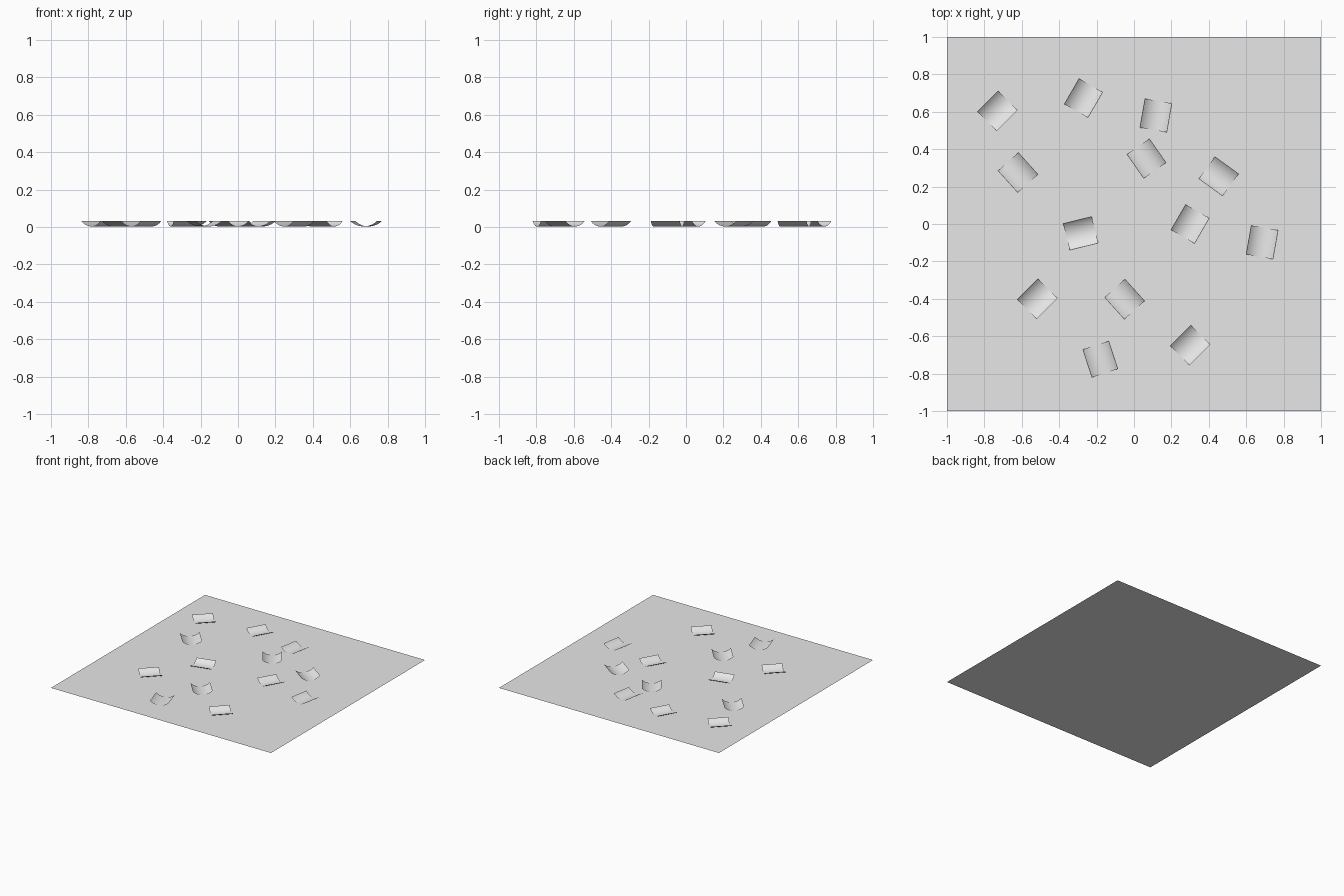
import bpy, bmesh
from math import sin, cos, radians

if "Cube" in bpy.data.objects:
    bpy.data.objects.remove(bpy.data.objects["Cube"], do_unlink=True)

grey = bpy.data.materials.new("light_grey")
grey.use_nodes = True
colour = (0.8, 0.8, 0.8, 1)
grey.diffuse_color = colour
grey.node_tree.nodes["Principled BSDF"].inputs["Base Color"].default_value = colour

# Ground sheet
bpy.ops.mesh.primitive_plane_add(size=2, location=(0, 0, 0))
ground = bpy.context.object
ground.name = "ground_sheet"
ground.data.materials.append(grey)

# Curved tile: a shallow arc trough, open upwards
LENGTH, RADIUS, HALF_ANGLE, STEPS = 0.157, 0.105, 44.4, 16
BOTTOM = 0.003


def make_tile_mesh():
    bm = bmesh.new()
    rows = []
    for i in range(STEPS + 1):
        a = radians(HALF_ANGLE * (2 * i / STEPS - 1))
        x, z = RADIUS * sin(a), RADIUS * (1 - cos(a))
        rows.append([bm.verts.new((x, s * LENGTH / 2, z)) for s in (-1, 1)])
    for (a0, a1), (b0, b1) in zip(rows, rows[1:]):
        bm.faces.new((a0, b0, b1, a1)).smooth = True
    mesh = bpy.data.meshes.new("curved_tile")
    bm.to_mesh(mesh)
    bm.free()
    mesh.materials.append(grey)
    return mesh


# Scattered tiles: x, y, turn in degrees
tile_mesh = make_tile_mesh()
placements = [
    (-0.73, 0.605, -45), (-0.27, 0.673, -30), (0.117, 0.58, -10),
    (-0.62, 0.275, 42), (0.067, 0.35, 35), (0.453, 0.255, 54),
    (-0.285, -0.05, -76), (0.3, 0.0, -30), (0.685, -0.098, -10),
    (-0.517, -0.4, -45), (-0.05, -0.402, 42), (-0.18, -0.723, 18),
    (0.3, -0.648, -45),
]
for n, (x, y, turn) in enumerate(placements, 1):
    tile = bpy.data.objects.new(f"curved_tile_{n}", tile_mesh)
    tile.location = (x, y, BOTTOM)
    tile.rotation_euler.z = radians(turn)
    bpy.context.collection.objects.link(tile)
